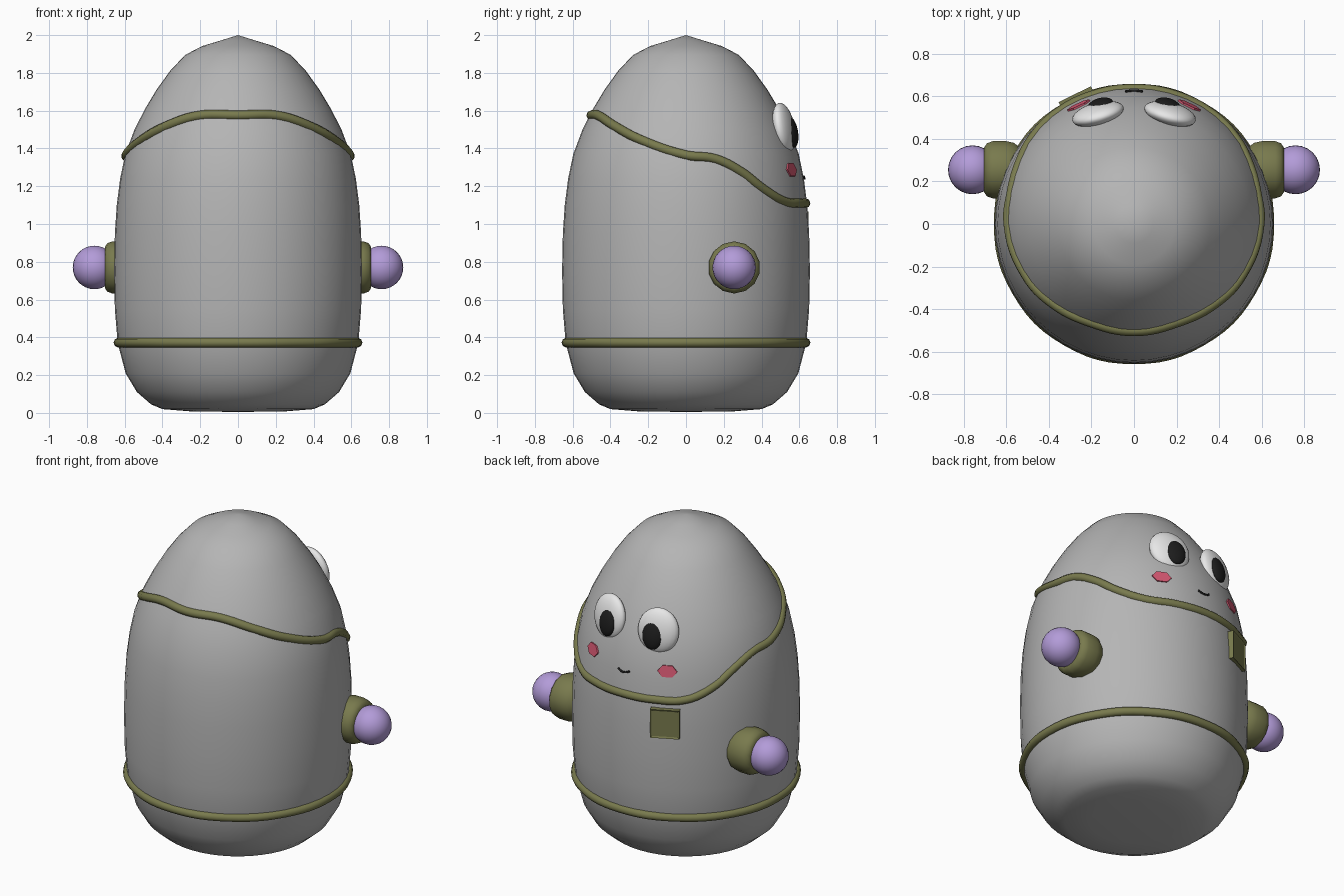
import bpy, bmesh, math
from mathutils import Matrix, Vector

if "Cube" in bpy.data.objects:
    bpy.data.objects.remove(bpy.data.objects["Cube"])


def material(name, rgb):
    m = bpy.data.materials.new(name)
    m.diffuse_color = (*rgb, 1)
    m.use_nodes = True
    m.node_tree.nodes["Principled BSDF"].inputs["Base Color"].default_value = m.diffuse_color
    return m


GREY = material("body grey", (0.46, 0.46, 0.46))
OLIVE = material("olive trim", (0.19, 0.195, 0.075))
PURPLE = material("hand purple", (0.45, 0.33, 0.69))
WHITE = material("eye white", (0.85, 0.85, 0.85))
BLACK = material("black", (0.012, 0.012, 0.012))
PINK = material("cheek pink", (0.68, 0.10, 0.17))

# body outline as (radius, height)
PROFILE = [(0, .005), (.25, .008), (.40, .02), (.46, .045), (.535, .11), (.595, .21),
           (.637, .37), (.652, .55), (.656, .75), (.652, .95), (.642, 1.1), (.624, 1.24),
           (.597, 1.37), (.548, 1.5), (.492, 1.61), (.432, 1.71), (.36, 1.81),
           (.28, 1.895), (.19, 1.942), (.09, 1.972), (0, 2)]


def radius(z):
    for (r0, z0), (r1, z1) in zip(PROFILE, PROFILE[1:]):
        if z <= z1:
            return r0 + (r1 - r0) * (z - z0) / (z1 - z0)
    return 0


def on_surface(angle, z, lift=0.0):
    """Point on the body; angle in degrees from +y towards +x."""
    a, r = math.radians(angle), radius(z) + lift
    return Vector((r * math.sin(a), r * math.cos(a), z))


def finish(name, bm, mat, smooth=40):
    bmesh.ops.recalc_face_normals(bm, faces=bm.faces)
    me = bpy.data.meshes.new(name)
    bm.to_mesh(me)
    bm.free()
    ob = bpy.data.objects.new(name, me)
    bpy.context.collection.objects.link(ob)
    me.materials.append(mat)
    bpy.context.view_layer.objects.active = ob
    ob.select_set(True)
    bpy.ops.object.shade_smooth_by_angle(angle=math.radians(smooth))
    ob.select_set(False)
    return ob


def lathe(name, profile, mat, steps, matrix=Matrix(), smooth=40):
    """Spin an (r, z) outline around z, then place it."""
    bm = bmesh.new()
    vs = [bm.verts.new((r, 0, z)) for r, z in profile]
    es = [bm.edges.new(p) for p in zip(vs, vs[1:])]
    bmesh.ops.spin(bm, geom=vs + es, axis=(0, 0, 1), cent=(0, 0, 0),
                   angle=math.tau, steps=steps, use_duplicate=False)
    bmesh.ops.remove_doubles(bm, verts=bm.verts, dist=1e-4)
    bm.transform(matrix)
    return finish(name, bm, mat, smooth)


def ellipsoid(name, mat, centre, size, rot=Matrix(), u=24, v=16):
    bm = bmesh.new()
    bmesh.ops.create_uvsphere(bm, u_segments=u, v_segments=v, radius=1)
    bm.transform(Matrix.Translation(centre) @ rot @ Matrix.Diagonal((*size, 1)))
    return finish(name, bm, mat)


def tube(name, points, depth, mat, closed):
    cu = bpy.data.curves.new(name, 'CURVE')
    cu.dimensions = '3D'
    cu.bevel_depth, cu.bevel_resolution, cu.resolution_u = depth, 2, 6
    cu.use_fill_caps = True
    sp = cu.splines.new('BEZIER')
    sp.bezier_points.add(len(points) - 1)
    for bp, p in zip(sp.bezier_points, points):
        bp.co = p
        bp.handle_left_type = bp.handle_right_type = 'AUTO'
    sp.use_cyclic_u = closed
    cu.materials.append(mat)
    ob = bpy.data.objects.new(name, cu)
    bpy.context.collection.objects.link(ob)
    bpy.context.view_layer.objects.active = ob
    ob.select_set(True)
    bpy.ops.object.convert(target='MESH')
    bpy.context.object.select_set(False)


# body
lathe("body", PROFILE, GREY, 48, smooth=60)

# hood edge dips at the face and rises at the back
half = [(0, 1.11), (18, 1.11), (35, 1.12), (49, 1.185), (62, 1.28), (75, 1.345),
        (90, 1.365), (115, 1.445), (134, 1.515), (156, 1.573)]
hood = half + [(180, 1.575)] + [(360 - a, z) for a, z in half[:0:-1]]
tube("hood_trim", [on_surface(a, z, -.008) for a, z in hood], .026, OLIVE, True)

# lower band
tube("lower_band", [on_surface(a, .372, -.004) for a in range(0, 360, 30)], .026, OLIVE, True)

for side, s in (("right", 1), ("left", -1)):
    # arm: rounded cuff and ball hand
    turn = Matrix.Translation((0, .255, .77)) @ Matrix.Rotation(s * math.pi / 2, 4, 'Y')
    cuff = [(0, .54), (.11, .54), (.13, .565), (.138, .6), (.138, .665), (.128, .692),
            (.108, .705), (0, .705)]
    lathe(side + "_cuff", cuff, OLIVE, 14, turn, 50)
    ellipsoid(side + "_hand", PURPLE, (s * .76, .255, .77), (.115, .115, .115))

    # eye and pupil, leaning with the surface
    rot = Matrix.Rotation(-s * math.radians(15), 4, 'Z') @ Matrix.Rotation(math.radians(10), 4, 'X')
    eye = Vector((s * .17, .518, 1.508))
    ellipsoid(side + "_eye", WHITE, eye, (.125, .05, .135), rot)
    ellipsoid(side + "_pupil", BLACK, (s * .158, .56, 1.487), (.062, .03, .083), rot)

    # cheek: thin six-sided patch
    c = on_surface(s * 25, 1.287, .002)
    lean = Matrix.Rotation(-s * math.radians(25), 4, 'Z') @ Matrix.Rotation(math.radians(100), 4, 'X')
    bm = bmesh.new()
    bmesh.ops.create_cone(bm, cap_ends=True, segments=6, radius1=1, radius2=1, depth=1)
    bm.transform(Matrix.Translation(c) @ lean @ Matrix.Diagonal((.058, .04, .009, 1))
                 @ Matrix.Rotation(math.radians(90), 4, 'Z'))
    finish(side + "_cheek", bm, PINK, 20)

# mouth
tube("mouth", [on_surface(a, 1.24 + .012 * (a / 3.6) ** 2, .003) for a in (-3.6, -1.8, 0, 1.8, 3.6)],
     .006, BLACK, False)

# chest badge: square plate with a sunken panel
bm = bmesh.new()
bmesh.ops.create_cube(bm, size=1)
bm.transform(Matrix.Diagonal((.17, .036, .18, 1)))
front = max(bm.faces, key=lambda f: f.calc_center_median().y)
bmesh.ops.inset_region(bm, faces=[front], thickness=.015)
bmesh.ops.translate(bm, verts=front.verts, vec=(0, -.005, 0))
bm.transform(Matrix.Translation(on_surface(-24.5, .975, .003))
             @ Matrix.Rotation(math.radians(26), 4, 'Z'))
finish("chest_badge", bm, OLIVE, 20)
